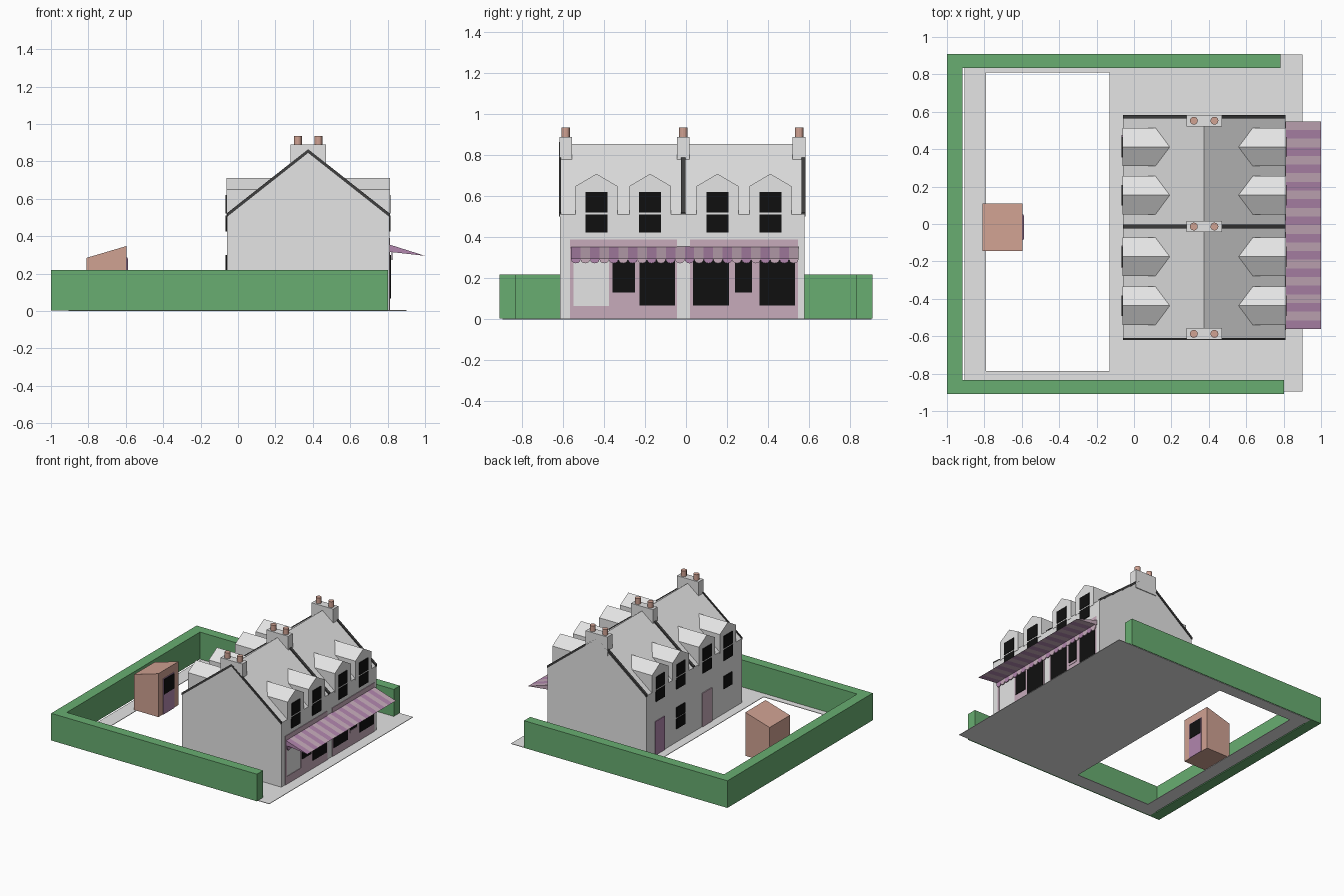
import bpy, bmesh, math

cube = bpy.data.objects.get("Cube")
if cube:
    bpy.data.objects.remove(cube, do_unlink=True)


def colour(name, r, g, b):
    m = bpy.data.materials.new(name)
    m.use_nodes = True
    m.diffuse_color = (r, g, b, 1)
    m.node_tree.nodes["Principled BSDF"].inputs["Base Color"].default_value = (r, g, b, 1)
    return m


GREY = colour("pale grey", .78, .78, .78)
GREEN = colour("hedge green", .14, .42, .165)
CLAY = colour("terracotta", .63, .36, .29)
PURPLE = colour("purple", .44, .24, .42)
MAUVE = colour("mauve", .57, .41, .50)
BLACK = colour("glass black", .005, .005, .005)
DARK = colour("dark grey", .05, .05, .05)


def prism(bm, axis, profile, lo, hi, index=0):
    """Extrude a profile in the two other axes from lo to hi along axis."""
    def place(p, t):
        c = list(p)
        c.insert("xyz".index(axis), t)
        return bm.verts.new(c)
    a = [place(p, lo) for p in profile]
    b = [place(p, hi) for p in profile]
    n = len(a)
    faces = [bm.faces.new(a), bm.faces.new(b)]
    faces += [bm.faces.new((a[i], a[(i + 1) % n], b[(i + 1) % n], b[i])) for i in range(n)]
    for f in faces:
        f.material_index = index


def box(bm, x, y, z, index=0):
    prism(bm, "z", [(x[0], y[0]), (x[1], y[0]), (x[1], y[1]), (x[0], y[1])], z[0], z[1], index)


def finish(bm, name, *mats):
    bmesh.ops.recalc_face_normals(bm, faces=bm.faces)
    me = bpy.data.meshes.new(name)
    bm.to_mesh(me)
    bm.free()
    for m in mats:
        me.materials.append(m)
    ob = bpy.data.objects.new(name, me)
    bpy.context.collection.objects.link(ob)
    return ob


def boxes(name, mat, items):
    bm = bmesh.new()
    for x, y, z in items:
        box(bm, x, y, z)
    return finish(bm, name, mat)


BASE = .003
WEST, EAST, MID = -.06, .81, .375
SOUTH, NORTH = -.615, .578
EAVE, RIDGE = .512, .855

# Paving slab with a garden opening
boxes("paving", GREY, [
    ((-.905, -.79), (-.895, .905), (0, .004)),
    ((-.13, .90), (-.895, .905), (0, .004)),
    ((-.79, -.13), (-.895, -.785), (0, .004)),
    ((-.79, -.13), (.81, .905), (0, .004))])

# Hedge around three sides
bm = bmesh.new()
prism(bm, "z", [(-1, -.91), (.803, -.91), (.803, -.833), (-.917, -.833),
                (-.917, .833), (.782, .833), (.782, .91), (-1, .91)], BASE, .218)
finish(bm, "hedge", GREEN)

# House walls and main roof
bm = bmesh.new()
prism(bm, "y", [(WEST, BASE), (EAST, BASE), (EAST, EAVE), (MID, RIDGE), (WEST, EAVE)], SOUTH, NORTH)
finish(bm, "house_body", GREY)

# Dark copings along the gables and the party wall
bm = bmesh.new()
for lo, hi in ((-.619, -.609), (-.024, -.002), (.565, .584)):
    prism(bm, "y", [(WEST, EAVE - .01), (MID, RIDGE - .01), (EAST, EAVE - .01),
                    (EAST, EAVE + .01), (MID, RIDGE + .01), (WEST, EAVE + .01)], lo, hi)
finish(bm, "roof_copings", DARK)

# Chimney stacks with two pots each
STACKS = ((-.618, -.557), (-.043, .016), (.521, .584))
boxes("chimney_stacks", GREY, [((.28, .47), s, (.74, .89)) for s in STACKS])
bm = bmesh.new()
for s in STACKS:
    for x in (.32, .43):
        ring = [(x + .021 * math.cos(a * math.pi / 8), sum(s) / 2 + .021 * math.sin(a * math.pi / 8))
                for a in range(16)]
        prism(bm, "z", ring, .88, .935)
finish(bm, "chimney_pots", CLAY)

# Dormers and their windows on both slopes
BAYS = (-.437, -.175, .154, .412)
dormers = bmesh.new()
panes = []
for y in BAYS:
    shape = [(y - .102, .5), (y + .102, .5), (y + .102, .65), (y, .71), (y - .102, .65)]
    for wall, out in ((EAST, 1), (WEST, -1)):
        prism(dormers, "x", shape, wall + out * .002, wall - out * .3)
        for z in ((.424, .511), (.522, .62)):
            panes.append((sorted((wall, wall + out * .006)), (y - .054, y + .054), z))
finish(dormers, "dormers", GREY)
boxes("upper_windows", BLACK, panes)

# Shop fronts: mauve frames left open around one pale display panel
frame = (EAST, EAST + .004)
boxes("shop_fronts", MAUVE, [
    (frame, (-.566, -.55), (BASE, .39)),
    (frame, (-.55, -.375), (BASE, .065)),
    (frame, (-.55, -.375), (.29, .39)),
    (frame, (-.375, -.044), (BASE, .39)),
    (frame, (.02, .546), (BASE, .39))])
glass = (EAST, EAST + .008)
boxes("shop_windows", BLACK, [
    (glass, (-.36, -.25), (.13, .3)),
    (glass, (-.227, -.054), (.068, .3)),
    (glass, (.034, .21), (.068, .3)),
    (glass, (.24, .322), (.13, .3)),
    (glass, (.36, .532), (.068, .3))])
boxes("door_panel", MAUVE, [((EAST, EAST + .007), (.24, .322), (.108, .126))])

# Striped awning with a scalloped valance against the wall
STRIPES = 24
START, END = -.561, .549
w = (END - START) / STRIPES
awning, valance = bmesh.new(), bmesh.new()
for i in range(STRIPES):
    y = START + i * w
    prism(awning, "y", [(EAST, .355), (1, .295), (EAST, .316)], y, y + w, i % 2)
    curve = [(y + w / 2 + w / 2 * math.cos(a * math.pi / 6), .292 - .019 * math.sin(a * math.pi / 6))
             for a in range(7)]
    prism(valance, "x", curve + [(y, .33), (y + w, .33)], EAST + .01, EAST + .016, i % 2)
finish(awning, "awning", PURPLE, MAUVE)
finish(valance, "awning_valance", PURPLE, MAUVE)

# Garden side doors and ground floor windows
back = (WEST - .006, WEST)
boxes("garden_door_north", PURPLE, [(back, (.355, .475), (BASE, .27))])
boxes("garden_door_south", MAUVE, [(back, (-.235, -.115), (BASE, .27))])
boxes("garden_windows", BLACK, [
    (back, (.1, .208), (.11, .19)),
    (back, (.1, .208), (.2, .28)),
    (back, (-.49, -.382), (.2, .3))])

# Outhouse with a sloping roof, door and window
bm = bmesh.new()
prism(bm, "y", [(-.81, BASE), (-.597, BASE), (-.597, .347), (-.81, .284)], -.144, .11)
finish(bm, "outhouse", CLAY)
boxes("outhouse_door", PURPLE, [((-.597, -.592), (-.085, .05), (BASE, .285))])
boxes("outhouse_window", BLACK, [((-.592, -.589), (-.08, .045), (.16, .28))])
